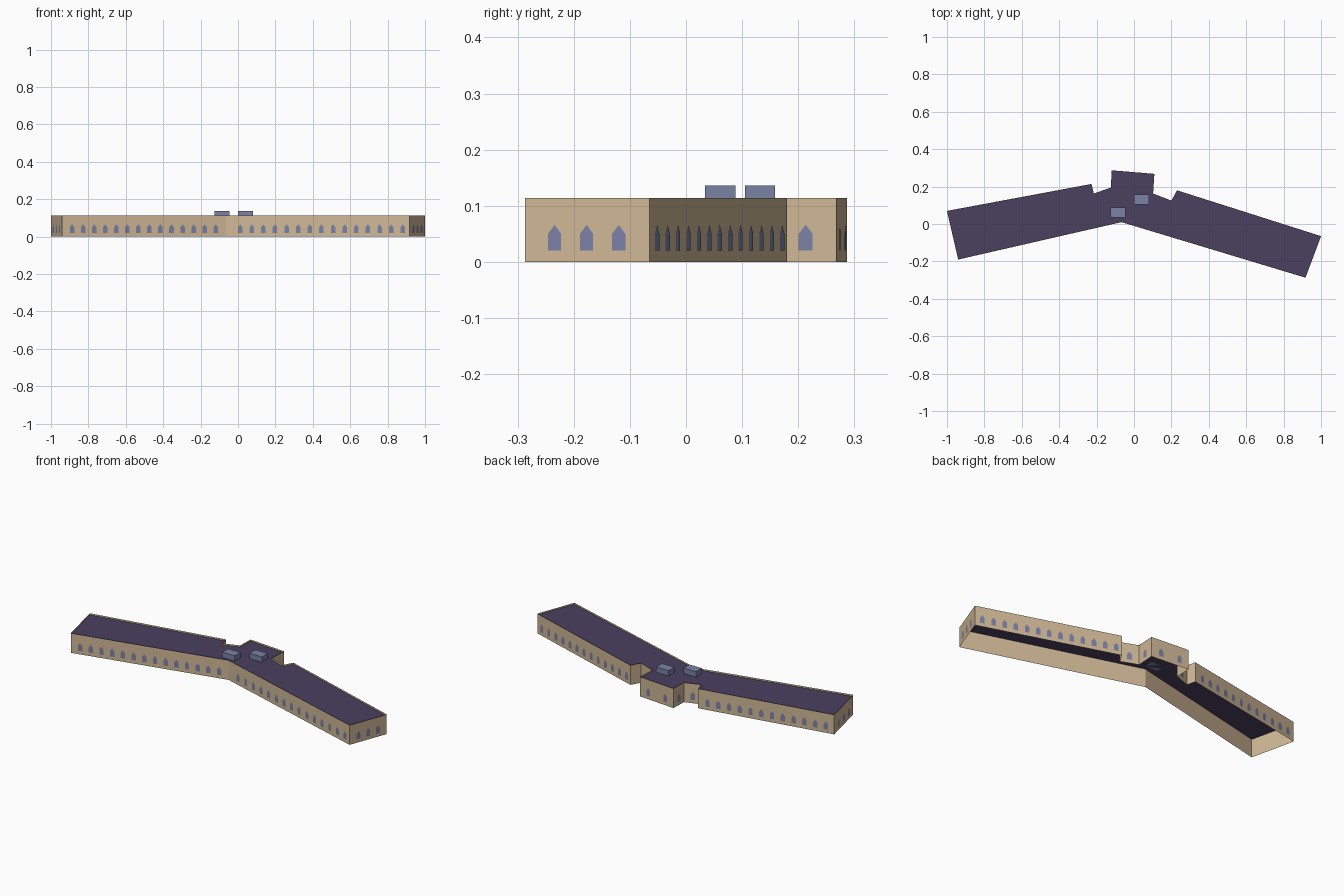
import bpy
import bmesh
from mathutils import Vector

cube = bpy.data.objects.get("Cube")
if cube:
    bpy.data.objects.remove(cube, do_unlink=True)

WALL_TOP, ROOF_Z = 0.114, 0.105
WIN_W, SILL, SPRING, PEAK = 0.025, 0.02, 0.05, 0.066
UP = Vector((0, 0, 1))


def material(name, rgb):
    mat = bpy.data.materials.new(name)
    mat.use_nodes = True
    mat.diffuse_color = (*rgb, 1)
    mat.node_tree.nodes["Principled BSDF"].inputs["Base Color"].default_value = (*rgb, 1)
    return mat


def make_object(name, bm, mat):
    mesh = bpy.data.meshes.new(name)
    bm.to_mesh(mesh)
    bm.free()
    mesh.materials.append(mat)
    obj = bpy.data.objects.new(name, mesh)
    bpy.context.collection.objects.link(obj)
    return obj


def add_face(bm, points):
    return bm.faces.new([bm.verts.new(p) for p in points])


stone = material("tan stone", (0.63, 0.48, 0.305))
slate = material("purple slate", (0.069, 0.051, 0.117))
glass = material("blue grey glass", (0.195, 0.223, 0.376))

# Each corner, with the window row on the wall that starts there:
# (x, y, number of windows, first and last position along the wall)
PLAN = [
    (-1.0, 0.07, 3, 0.23, 0.77),        # right end
    (-0.94, -0.19, 14, 0.06, 0.94),     # right wing front
    (-0.067, 0.01, 15, 0.08, 0.964),    # left wing front
    (0.917, -0.287, 3, 0.24, 0.755),    # left end
    (1.0, -0.065, 13, 0.05, 0.96),      # left wing back
    (0.23, 0.18, 0, 0, 0),              # left wing return
    (0.2, 0.125, 1, 0.5, 0.5),          # left connector
    (0.102, 0.163, 1, 0.48, 0.48),      # back block left side
    (0.109, 0.268, 2, 0.26, 0.76),      # back block rear
    (-0.12, 0.287, 1, 0.5, 0.5),        # back block right side
    (-0.123, 0.195, 1, 0.5, 0.5),       # right connector
    (-0.215, 0.163, 0, 0, 0),           # right wing return
    (-0.227, 0.214, 12, 0.07, 0.94),    # right wing back
]
corners = [Vector((p[0], p[1], 0)) for p in PLAN]

# Walls and pointed windows, one wall at a time
walls, windows = bmesh.new(), bmesh.new()
for i, (_, _, count, first, last) in enumerate(PLAN):
    a, b = corners[i], corners[(i + 1) % len(corners)]
    add_face(walls, [a, b, b + UP * WALL_TOP, a + UP * WALL_TOP])
    along = (b - a).normalized()
    out = along.cross(UP) * 0.0015
    for k in range(count):
        t = first + (last - first) * k / max(count - 1, 1)
        mid = a.lerp(b, t) + out
        half = along * WIN_W / 2
        add_face(windows, [mid - half + UP * SILL, mid + half + UP * SILL,
                           mid + half + UP * SPRING, mid + UP * PEAK,
                           mid - half + UP * SPRING])
bmesh.ops.remove_doubles(walls, verts=walls.verts, dist=0.0001)
make_object("outer_walls", walls, stone)
make_object("arched_windows", windows, glass)

# Flat roof set just below the wall tops
roof = bmesh.new()
add_face(roof, [c + UP * ROOF_Z for c in corners])
make_object("flat_roof", roof, slate)

# Two box skylights
for name, x, y in (("skylight_right", -0.085, 0.061), ("skylight_left", 0.04, 0.132)):
    bm = bmesh.new()
    bmesh.ops.create_cube(bm, size=1)
    bmesh.ops.scale(bm, vec=(0.08, 0.054, 0.031), verts=bm.verts)
    box = make_object(name, bm, glass)
    box.location = (x, y, ROOF_Z + 0.0155)
